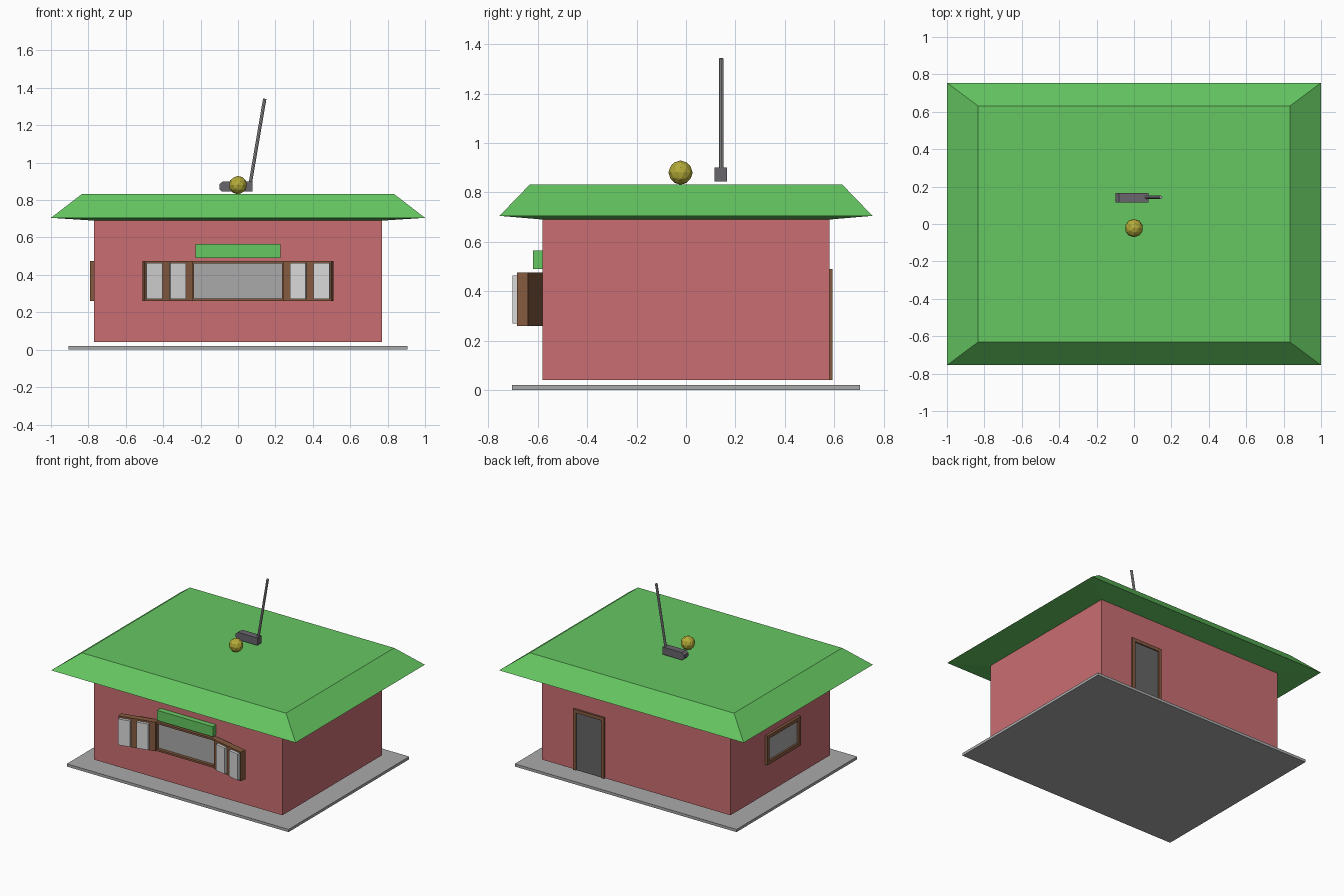
import bpy, bmesh, math
from mathutils import Matrix, Vector

if "Cube" in bpy.data.objects:
    bpy.data.objects.remove(bpy.data.objects["Cube"], do_unlink=True)


def material(name, r, g, b):
    m = bpy.data.materials.new(name)
    m.use_nodes = True
    m.diffuse_color = (r, g, b, 1)
    m.node_tree.nodes["Principled BSDF"].inputs["Base Color"].default_value = (r, g, b, 1)
    return m


GREEN = material("roof green", 0.13, 0.57, 0.12)
BRICK = material("brick red", 0.59, 0.155, 0.165)
WOOD = material("brown wood", 0.23, 0.10, 0.05)
GREY = material("mid grey", 0.40, 0.40, 0.40)
PANE = material("pale pane", 0.68, 0.68, 0.68)
DARK = material("dark grey", 0.13, 0.13, 0.13)
HEAD = material("club grey", 0.14, 0.13, 0.15)
YELLOW = material("ball yellow", 0.46, 0.41, 0.04)


def finish(name, bm, mat):
    bmesh.ops.recalc_face_normals(bm, faces=bm.faces)
    me = bpy.data.meshes.new(name)
    bm.to_mesh(me)
    bm.free()
    me.materials.append(mat)
    ob = bpy.data.objects.new(name, me)
    bpy.context.collection.objects.link(ob)
    return ob


def boxes(name, mat, *spans):
    """One object made of boxes, each given as two opposite corners."""
    bm = bmesh.new()
    for lo, hi in spans:
        lo, hi = Vector(lo), Vector(hi)
        size = Matrix.Diagonal((hi - lo).to_4d())
        size[3][3] = 1
        bmesh.ops.create_cube(bm, size=1, matrix=Matrix.Translation((lo + hi) / 2) @ size)
    return finish(name, bm, mat)


def frame(name, u0, u1, z0, z1, depth, w, sill=True):
    """Rectangular wooden frame standing on the local y = 0 plane, facing -y."""
    bars = [((u0, -depth, z0), (u0 + w, 0, z1)),
            ((u1 - w, -depth, z0), (u1, 0, z1)),
            ((u0 + w, -depth, z1 - w), (u1 - w, 0, z1))]
    if sill:
        bars.append(((u0 + w, -depth, z0), (u1 - w, 0, z0 + w)))
    return boxes(name, WOOD, *bars)


def place(x, y, angle, *obs):
    for ob in obs:
        ob.matrix_world = Matrix.Translation((x, y, 0)) @ Matrix.Rotation(angle, 4, "Z")


WX, WY = 0.77, 0.58     # wall half sizes
Z0, Z1 = 0.26, 0.475    # window heights

# Ground slab and walls
boxes("ground_slab", GREY, ((-0.907, -0.705, 0), (0.907, 0.705, 0.02)))
boxes("walls", BRICK, ((-WX, -WY, 0.04), (WX, WY, 0.70)))

# Hipped roof: soffit, eave and flat top rings
bm = bmesh.new()
rings = [[bm.verts.new((sx * x, sy * y, z)) for sx, sy in ((-1, -1), (1, -1), (1, 1), (-1, 1))]
         for x, y, z in ((WX, WY, 0.69), (1, 0.755, 0.705), (0.835, 0.632, 0.832))]
for a, b in zip(rings, rings[1:]):
    for i in range(4):
        j = (i + 1) % 4
        bm.faces.new((a[i], a[j], b[j], b[i]))
bm.faces.new(rings[0])
bm.faces.new(rings[-1])
finish("roof", bm, GREEN)

# Front window and sign board
place(0, -WY, 0,
      frame("front_window_frame", -0.25, 0.25, Z0, Z1, 0.035, 0.014),
      boxes("front_window_glass", GREY, ((-0.236, -0.012, Z0 + 0.014), (0.236, 0, Z1 - 0.014))),
      boxes("sign_board", GREEN, ((-0.228, -0.04, 0.49), (0.228, 0, 0.565))))

# Open shutters, hinged at the sides of the front window
for s, side in ((1, "left"), (-1, "right")):
    place(s * 0.25, -WY, -s * math.radians(13),
          boxes(side + "_shutter", WOOD, ((0, -0.045, Z0), (s * 0.267, 0, Z1))),
          boxes(side + "_shutter_panes", PANE,
                *[((s * u, -0.066, 0.27), (s * (u + 0.086), -0.04, 0.463)) for u in (0.043, 0.174)]))

# Side window on the right wall
place(-WX, 0, -math.pi / 2,
      frame("side_window_frame", -0.175, 0.215, Z0, Z1, 0.02, 0.025),
      boxes("side_window_glass", GREY, ((-0.15, -0.006, Z0 + 0.025), (0.19, 0, Z1 - 0.025))))

# Back door
place(0, WY, math.pi,
      frame("door_frame", -0.51, -0.255, 0.04, 0.49, 0.013, 0.025, sill=False),
      boxes("door", DARK, ((-0.485, -0.005, 0.04), (-0.28, 0, 0.465))))

# Golf club head: side profile extruded along y
bm = bmesh.new()
profile = [(0.077, 0.845), (0.077, 0.90), (-0.08, 0.90), (-0.1, 0.885), (-0.1, 0.86), (-0.085, 0.845)]
face = bm.faces.new([bm.verts.new((x, 0.115, z)) for x, z in profile])
ext = bmesh.ops.extrude_face_region(bm, geom=[face])
bmesh.ops.translate(bm, vec=(0, 0.05, 0), verts=[v for v in ext["geom"] if isinstance(v, bmesh.types.BMVert)])
finish("club_head", bm, HEAD)

# Club shaft
foot, tip = Vector((0.064, 0.143, 0.88)), Vector((0.143, 0.143, 1.342))
bm = bmesh.new()
bmesh.ops.create_cone(bm, cap_ends=True, segments=8, radius1=0.009, radius2=0.009, depth=(tip - foot).length,
                      matrix=Matrix.Translation((foot + tip) / 2) @ (tip - foot).to_track_quat("Z", "Y").to_matrix().to_4x4())
finish("club_shaft", bm, GREY)

# Ball
bm = bmesh.new()
bmesh.ops.create_icosphere(bm, subdivisions=2, radius=0.049, matrix=Matrix.Translation((0, -0.022, 0.88)))
finish("ball", bm, YELLOW)
